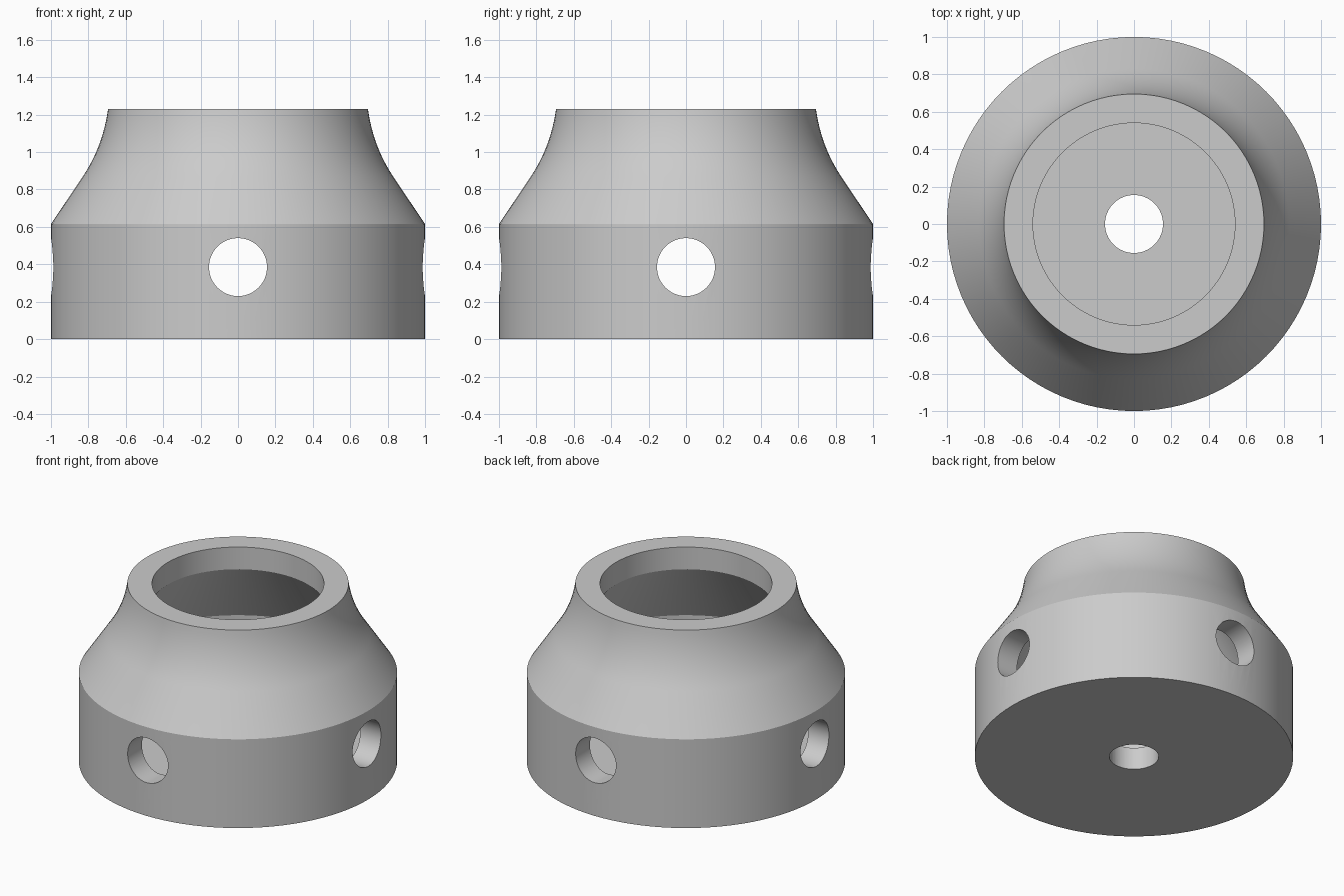
import bpy, bmesh, math
from mathutils import Vector, Matrix

cube = bpy.data.objects.get("Cube")
if cube:
    bpy.data.objects.remove(cube, do_unlink=True)

HEIGHT, SHOULDER, WALL = 1.23, 0.615, 0.154
HOLE_R, HOLE_Z = 0.155, 0.385
SEGMENTS = 96

grey = bpy.data.materials.new("plain grey")
grey.use_nodes = True
colour = (0.6, 0.6, 0.6, 1)
grey.diffuse_color = colour
grey.node_tree.nodes["Principled BSDF"].inputs["Base Color"].default_value = colour


def make_object(name, bm):
    bmesh.ops.recalc_face_normals(bm, faces=bm.faces)
    mesh = bpy.data.meshes.new(name)
    bm.to_mesh(mesh)
    bm.free()
    obj = bpy.data.objects.new(name, mesh)
    bpy.context.collection.objects.link(obj)
    mesh.materials.append(grey)
    return obj


def lathe(name, profile):
    """Spin a profile of (radius, height) points around z."""
    bm = bmesh.new()
    verts = [bm.verts.new((r, 0, z)) for r, z in profile]
    edges = [bm.edges.new(pair) for pair in zip(verts, verts[1:])]
    bmesh.ops.spin(bm, geom=verts + edges, cent=(0, 0, 0), axis=(0, 0, 1),
                   angle=math.tau, steps=SEGMENTS, use_duplicate=False)
    bmesh.ops.remove_doubles(bm, verts=bm.verts, dist=1e-4)
    return make_object(name, bm)


def flare(steps=12):
    """Concave curve from the conical shoulder up to the neck."""
    a, b, c = Vector((0.83, 0.869)), Vector((0.722, 1.03)), Vector((0.695, HEIGHT))
    for i in range(steps + 1):
        t = i / steps
        yield tuple(a * (1 - t) ** 2 + b * 2 * t * (1 - t) + c * t ** 2)


# Hollow body: outer skin, rim, neck bore, conical ceiling, chamber and floor
chamber = 1 - WALL
profile = [(0, 0), (1, 0), (1, SHOULDER), *flare(),
           (0.54, HEIGHT), (0.54, HEIGHT - WALL), (chamber, SHOULDER),
           (chamber, WALL), (0, WALL)]
body = lathe("hollow_body", profile)


def drill(name, length, matrix):
    """Cut a round hole through the body."""
    bm = bmesh.new()
    bmesh.ops.create_cone(bm, cap_ends=True, segments=64, radius1=HOLE_R,
                          radius2=HOLE_R, depth=length, matrix=matrix)
    cutter = make_object(name, bm)
    mod = body.modifiers.new(name, 'BOOLEAN')
    mod.operation, mod.solver, mod.object = 'DIFFERENCE', 'EXACT', cutter
    bpy.context.view_layer.objects.active = body
    bpy.ops.object.modifier_apply(modifier=name)
    bpy.data.objects.remove(cutter, do_unlink=True)


# Two crossing pairs of side holes and one drain hole in the floor
up = Matrix.Translation((0, 0, HOLE_Z))
for name, axis in (("side_hole_x", 'Y'), ("side_hole_y", 'X')):
    # Each end is drilled separately so the cutters never overlap
    for end, sign in (("a", 1), ("b", -1)):
        offset = Vector((sign, 0, 0)) if axis == 'Y' else Vector((0, sign, 0))
        turn = Matrix.Rotation(math.pi / 2, 4, axis)
        drill(f"{name}_{end}", 0.8, Matrix.Translation(offset) @ up @ turn)
drill("floor_hole", 0.4, Matrix.Identity(4))

# Smooth walls with crisp rims
bpy.ops.object.select_all(action='DESELECT')
body.select_set(True)
bpy.context.view_layer.objects.active = body
bpy.ops.object.shade_smooth_by_angle(angle=math.radians(25))
